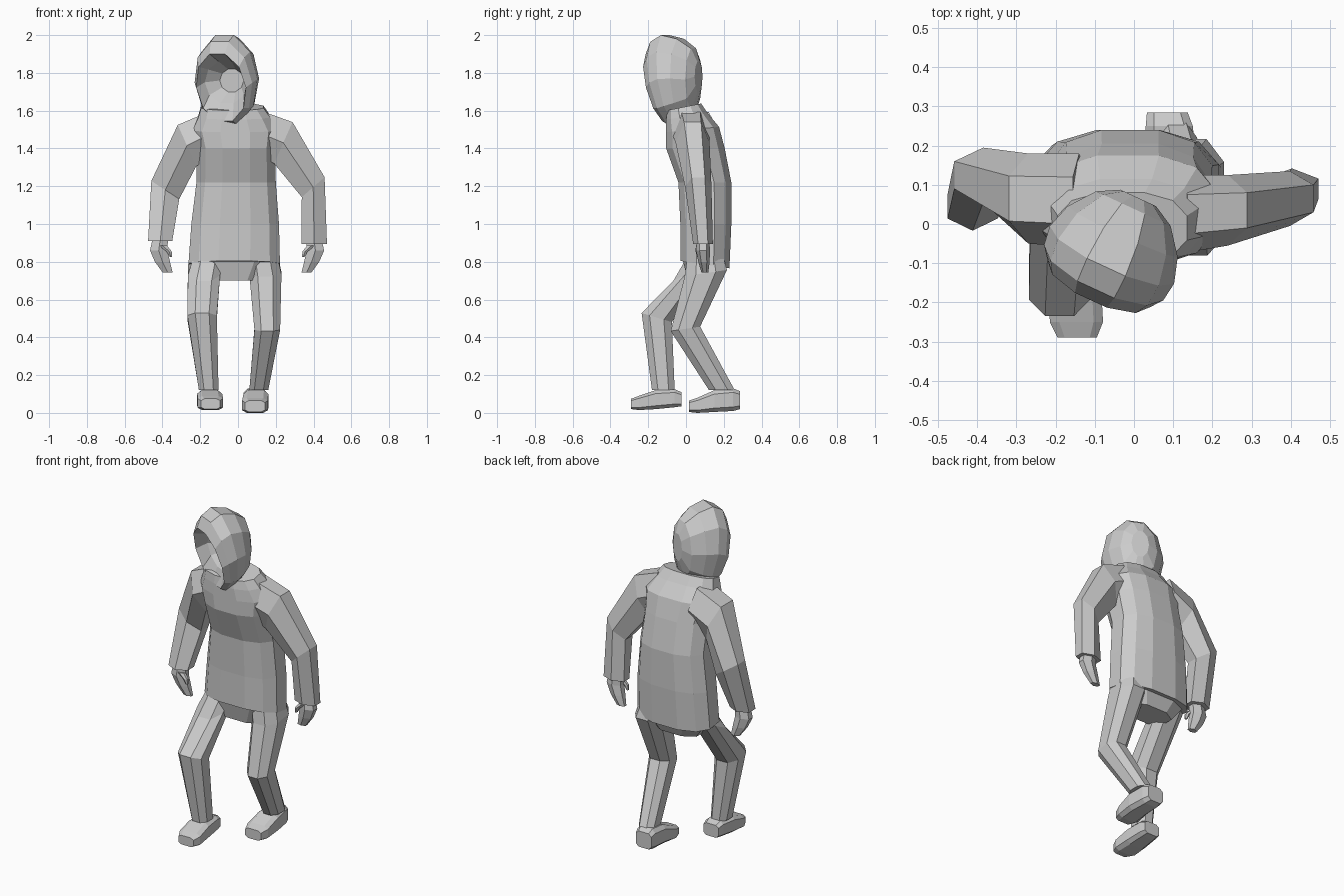
import bpy, bmesh
from math import sin, cos, pi, radians
from mathutils import Vector

old = bpy.data.objects.get("Cube")
if old:
    bpy.data.objects.remove(old)

grey = bpy.data.materials.new("plain grey")
grey.use_nodes = True
grey.diffuse_color = (0.6, 0.6, 0.6, 1)
grey.node_tree.nodes["Principled BSDF"].inputs["Base Color"].default_value = (0.6, 0.6, 0.6, 1)


def loft(name, rings):
    """Skin a list of point rings and cap both ends."""
    bm = bmesh.new()
    loops = [[bm.verts.new(p) for p in ring] for ring in rings]
    n = len(loops[0])
    for a, b in zip(loops, loops[1:]):
        for i in range(n):
            j = (i + 1) % n
            bm.faces.new((a[i], a[j], b[j], b[i]))
    bm.faces.new(loops[0])
    bm.faces.new(loops[-1])
    bmesh.ops.recalc_face_normals(bm, faces=bm.faces[:])
    mesh = bpy.data.meshes.new(name)
    bm.to_mesh(mesh)
    bm.free()
    mesh.materials.append(grey)
    obj = bpy.data.objects.new(name, mesh)
    bpy.context.collection.objects.link(obj)


def unit_ring(n, square=1.0):
    """Polygon with flats on the axes; a lower square value is boxier."""
    def soft(v):
        return (1 if v > 0 else -1) * abs(v) ** square
    turn = [2 * pi * (i + 0.5) / n for i in range(n)]
    pts = [(soft(cos(a)), soft(sin(a))) for a in turn]
    wide = max(u for u, v in pts)
    deep = max(v for u, v in pts)
    return [(u / wide, v / deep) for u, v in pts]


def limb(name, n, rows, square=1.0):
    """Rows: x, y, z, half width, half depth, tilt (about y), slope (front to back)."""
    rings = []
    for row in rows:
        x, y, z, ru, rv, tilt, slope = (list(row) + [0, 0])[:7]
        t = radians(tilt)
        rings.append([Vector((x + u * ru * cos(t), y + v * rv,
                              z + u * ru * sin(t) + slope * v * rv))
                      for u, v in unit_ring(n, square)])
    loft(name, rings)


# Jacket body, from hem to collar
limb("jacket", 12, [
    (-.02, .10, .785, .242, .13, 0, -.15),
    (-.015, .105, 1.0, .232, .135),
    (-.01, .10, 1.22, .21, .14),
    (-.01, .05, 1.40, .207, .155),
    (-.015, .035, 1.50, .225, .14, 0, .1),
    (-.02, .005, 1.57, .19, .11, 0, .15),
    (-.03, -.01, 1.62, .165, .09, 0, .2)], .8)

# Sleeves
limb("left_sleeve", 6, [
    (.12, .025, 1.48, .115, .10, 82),
    (.24, .035, 1.43, .12, .09, 66),
    (.398, .065, 1.195, .08, .07, 41),
    (.403, .09, .895, .068, .052)])
limb("right_sleeve", 6, [
    (-.14, .06, 1.48, .115, .12, -82),
    (-.27, .065, 1.415, .12, .115, -66),
    (-.385, .125, 1.18, .088, .07, -33),
    (-.412, .045, .91, .064, .062)])

# Hands with thumbs
for side, s, x, y in (("left", 1, .40, .09), ("right", -1, -.41, .045)):
    limb(side + "_hand", 6, [
        (x, y, .93, .04, .033),
        (x + .01 * s, y, .86, .046, .037),
        (x - .01 * s, y + .005, .80, .04, .03),
        (x - .038 * s, y + .01, .742, .026, .018)])
    limb(side + "_thumb", 6, [
        (x - .012 * s, y - .02, .885, .022, .018),
        (x - .045 * s, y - .025, .855, .014, .014),
        (x - .055 * s, y - .025, .825, .006, .008)])

# Trousers
limb("trouser_seat", 8, [
    (-.02, .10, .90, .20, .10),
    (-.02, .10, .80, .215, .115),
    (-.02, .09, .70, .14, .08)], .8)
limb("left_trouser_leg", 8, [
    (.125, .10, .85, .08, .09),
    (.145, .105, .74, .085, .112, 0, .15),
    (.155, -.003, .445, .068, .078, 0, .15),
    (.11, .19, .12, .05, .068)], .85)
limb("right_trouser_leg", 8, [
    (-.15, .10, .85, .08, .08),
    (-.18, .045, .755, .085, .112, 0, .5),
    (-.19, -.155, .505, .078, .08, 0, -.3),
    (-.155, -.12, .12, .052, .06)], .85)


def shoe(name, rows):
    """Rows: x, y, half width, bottom, top."""
    rings = [[Vector((x + u * w, y, (low + high) / 2 + v * (high - low) / 2))
              for u, v in unit_ring(8, .5)] for x, y, w, low, high in rows]
    loft(name, rings)


# Shoes
shoe("left_shoe", [
    (.09, .015, .052, .005, .065),
    (.09, .06, .068, 0, .08),
    (.095, .15, .066, .005, .12),
    (.09, .25, .06, .01, .13),
    (.085, .285, .052, .02, .115)])
shoe("right_shoe", [
    (-.145, -.29, .05, .02, .075),
    (-.147, -.25, .068, .015, .09),
    (-.15, -.16, .066, .02, .12),
    (-.15, -.06, .058, .03, .125),
    (-.15, -.025, .05, .035, .11)])

# Hood: rings along the facing direction, folding back in for the hollow face
facing = Vector((-.42, -.907, 0))
across = Vector((.907, -.42, 0))
centre = Vector((-.05, -.065, 0))
hood = []
for t, w, low, high, lean in (
        (-.145, .05, 1.70, 1.86, 0),
        (-.115, .105, 1.60, 1.93, 0),
        (-.05, .155, 1.56, 1.98, .05),
        (.015, .175, 1.535, 2.0, .15),
        (.065, .168, 1.53, 1.965, .22),
        (.095, .145, 1.545, 1.90, .27),
        (.03, .125, 1.64, 1.86, .1),
        (-.04, .07, 1.70, 1.82, 0)):
    mid, half = (low + high) / 2, (high - low) / 2
    hood.append([centre + across * (u * w) + facing * (t + lean * v * half)
                 + Vector((0, 0, mid + v * half)) for v, u in unit_ring(10)])
loft("hood", hood)
